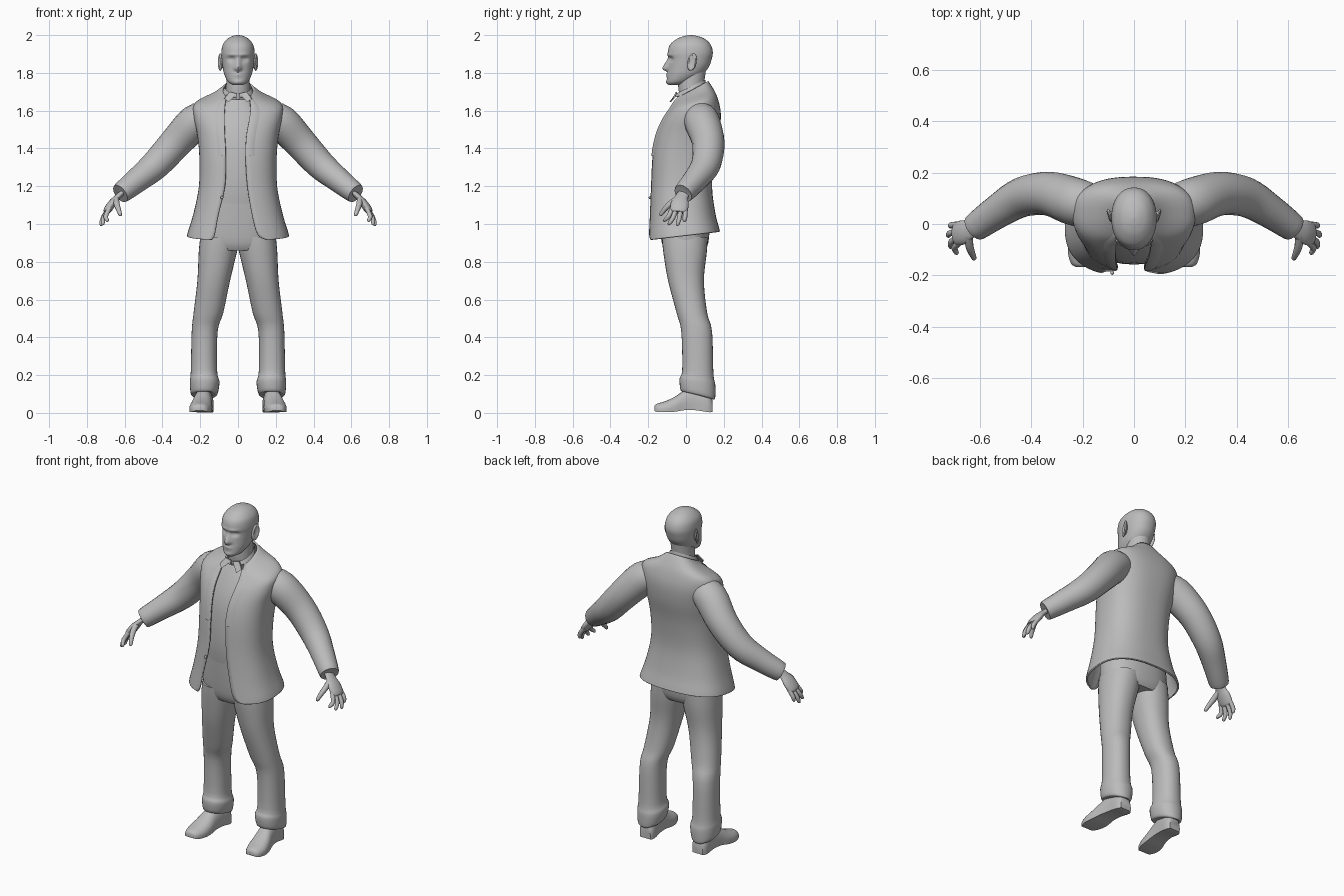
import bpy, bmesh, math
from mathutils import Vector

if "Cube" in bpy.data.objects:
    bpy.data.objects.remove(bpy.data.objects["Cube"])

mat = bpy.data.materials.new("light grey")
mat.diffuse_color = (0.5, 0.5, 0.5, 1)
mat.use_nodes = True
mat.node_tree.nodes["Principled BSDF"].inputs["Base Color"].default_value = mat.diffuse_color


def finish(name, bm, angle=50):
    bmesh.ops.recalc_face_normals(bm, faces=bm.faces)
    me = bpy.data.meshes.new(name)
    bm.to_mesh(me)
    bm.free()
    me.materials.append(mat)
    ob = bpy.data.objects.new(name, me)
    bpy.context.collection.objects.link(ob)
    bpy.ops.object.select_all(action='DESELECT')
    ob.select_set(True)
    bpy.context.view_layer.objects.active = ob
    bpy.ops.object.shade_smooth_by_angle(angle=math.radians(angle))
    return ob


def loft(name, rings, closed=True, caps=(True, True), angle=50):
    bm = bmesh.new()
    vs = [[bm.verts.new(p) for p in r] for r in rings]
    n = len(vs[0])
    for a, b in zip(vs, vs[1:]):
        for i in range(n if closed else n - 1):
            j = (i + 1) % n
            bm.faces.new((a[i], a[j], b[j], b[i]))
    if caps[0]:
        bm.faces.new(vs[0])
    if caps[1]:
        bm.faces.new(vs[-1])
    return finish(name, bm, angle)


def refine(rows, n):
    """Catmull-Rom interpolation of rows of numbers."""
    out = []
    for i in range(len(rows) - 1):
        p = [rows[max(0, min(len(rows) - 1, i + k))] for k in (-1, 0, 1, 2)]
        for s in range(n):
            t = s / n
            out.append([b + .5 * t * (c - a + t * (2*a - 5*b + 4*c - d + t * (3*(b - c) + d - a)))
                        for a, b, c, d in zip(*p)])
    return out + [list(rows[-1])]


def power(v, e):
    return math.copysign(abs(v) ** e, v)


def slice_ring(cx, w, yf, yb, zf, zb, e=.85, seg=32, a0=0, a1=0):
    """Rounded horizontal slice; a=0 is the front, z tilts from front to back."""
    pts = []
    for i in range(seg):
        a = 2 * math.pi * i / seg if not a0 else a0 + (2 * math.pi - a0 - a1) * i / (seg - 1)
        t = .5 - .5 * power(math.cos(a), e)
        pts.append((cx + w * power(math.sin(a), e), yf + (yb - yf) * t, zf + (zb - zf) * t))
    return pts


def tube(name, path, seg=20, n=4, flat=1.0, caps=(True, True)):
    """Tube through (x, y, z, radius); flat squeezes the side facing x."""
    rows = refine(path, n)
    rings = []
    for i, r in enumerate(rows):
        d = (Vector(rows[min(i + 1, len(rows) - 1)][:3]) - Vector(rows[max(i - 1, 0)][:3])).normalized()
        v = (Vector((0, 1, 0)) - d * d.y).normalized()
        u = v.cross(d)
        rings.append([Vector(r[:3]) + r[3] * (math.cos(a) * v + flat * math.sin(a) * u)
                      for a in (2 * math.pi * k / seg for k in range(seg))])
    return loft(name, rings, caps=caps)


def bump(x, y, sx, sy):
    return math.exp(-(x / sx) ** 2 - (y / sy) ** 2)


# Head: z, half width, front y, back y
head = [(1.735, .026, -.09, -.03), (1.752, .052, -.10, .02), (1.79, .072, -.098, .085),
        (1.83, .081, -.094, .12), (1.87, .086, -.092, .135), (1.91, .088, -.096, .142),
        (1.95, .080, -.084, .13), (1.98, .056, -.048, .10), (1.995, .028, -.01, .06), (2.0, .005, .02, .03)]
rings = []
for z, w, yf, yb in refine(head, 6):
    ring = []
    for x, y, _ in slice_ring(0, w, yf, yb, z, z, .92, 72):
        if y < 0:
            ax = abs(x)
            nose = max(0, min((1.885 - z) / .055, (z - 1.803) / .016, 1))
            y -= .03 * nose * math.exp(-(x / (.009 + .008 * nose)) ** 2)
            y += .016 * bump(ax - .034, z - 1.873, .018, .013)      # eye sockets
            y -= .006 * bump(ax - .034, z - 1.872, .009, .006)      # eyes
            y -= .007 * bump(ax - .028, z - 1.895, .03, .008)       # brow
            y -= .009 * bump(x, z - 1.788, .024, .011)              # lips
            y += .008 * bump(x, z - 1.786, .022, .003)              # mouth line
            y -= .006 * bump(x, z - 1.75, .022, .012)               # chin
        ring.append((x, y, z))
    rings.append(ring)
loft("head", rings, angle=70)

loft("neck", [slice_ring(0, w, f, b, z, z, 1) for z, w, f, b in
              ((1.62, .07, -.03, .09), (1.7, .063, -.038, .092), (1.76, .062, -.045, .098), (1.81, .064, -.03, .105))])

# Ears
for s in (-1, 1):
    bm = bmesh.new()
    bmesh.ops.create_uvsphere(bm, u_segments=16, v_segments=10, radius=1)
    for v in bm.verts:
        rim = math.hypot(v.co.y, v.co.z)
        x = v.co.x * .010 + (.006 if rim > .6 else -.002)
        v.co = (s * (.088 + x + .008 * v.co.y), .032 + .024 * v.co.y + .008 * v.co.z, 1.857 + .046 * v.co.z)
    finish("ear", bm)

# Shirt with its folded collar
shirt = [(1.05, .18, -.14, .1), (1.2, .17, -.158, .1), (1.38, .17, -.15, .12), (1.5, .17, -.125, .13),
         (1.6, .13, -.08, .12), (1.66, .075, -.045, .1)]
loft("shirt", [slice_ring(0, w, f, b, z, z) for z, w, f, b in refine(shirt, 3)])
loft("shirt_collar", [slice_ring(0, w, f, b, zf, zb, 1, 32, .12, .12) for w, f, b, zf, zb in
     ((.066, -.04, .098, 1.65, 1.72), (.070, -.052, .102, 1.69, 1.765), (.080, -.062, .108, 1.668, 1.735))],
     closed=False, caps=(False, False))
for s in (-1, 1):
    bm = bmesh.new()
    pts = [(.004, -.056, 1.69), (.045, -.055, 1.70), (.072, -.07, 1.665), (.05, -.088, 1.645)]
    rows = [[bm.verts.new((s * x, y + d, z)) for x, y, z in pts] for d in (0, .008)]
    bm.faces.new(rows[0])
    bm.faces.new(rows[1])
    for i in range(4):
        j = (i + 1) % 4
        bm.faces.new((rows[0][i], rows[0][j], rows[1][j], rows[1][i]))
    finish("collar_point", bm, 30)

# Jacket: front z, back z, half width, front y, back y, right and left edge of the opening
jacket = [(.915, .96, .27, -.205, .18, .15, .14), (.945, .98, .264, -.203, .175, .105, .125),
          (1.05, 1.06, .236, -.195, .155, .075, .105), (1.2, 1.2, .207, -.187, .138, .05, .07),
          (1.36, 1.36, .205, -.178, .152, .04, .065), (1.47, 1.49, .217, -.157, .178, .045, .07),
          (1.555, 1.59, .236, -.122, .184, .06, .072), (1.61, 1.665, .228, -.085, .168, .066, .07),
          (1.65, 1.715, .135, -.062, .145, .064, .066), (1.67, 1.757, .080, -.045, .118, .06, .06)]
rings = []
for zf, zb, w, yf, yb, xr, xl in refine(jacket, 4):
    a0, a1 = (math.asin(min(1, x / w) ** (1 / .8)) for x in (xr, xl))
    rings.append(slice_ring(0, w, yf, yb, zf, zb, .8, 56, a0, a1))
coat = loft("jacket", rings, closed=False, caps=(False, False))
mod = coat.modifiers.new("cloth thickness", 'SOLIDIFY')
mod.thickness = .01

# Jacket lapels, folded strips along the opening
for side in (0, -1):
    strip = []
    for r in rings[16:]:
        o = Vector(r[side])
        q = Vector(r[2 if side == 0 else -3])
        strip.append([o + Vector((0, -.003, 0)), o.lerp(q, .5) + Vector((0, -.010, 0)), q + Vector((0, -.001, 0))])
    loft("lapel", strip, closed=False, caps=(False, False))

# Jacket button
bm = bmesh.new()
bmesh.ops.create_uvsphere(bm, u_segments=10, v_segments=6, radius=.008)
bmesh.ops.translate(bm, verts=bm.verts, vec=(-.085, -.19, 1.14))
finish("button", bm)

# Hips: z, half width, front y, back y
hips = [(.86, .17, -.11, .1), (.9, .2, -.128, .118), (1.0, .2, -.14, .125), (1.13, .18, -.15, .11)]
loft("trouser_hips", [slice_ring(0, w, f, b, z, z) for z, w, f, b in refine(hips, 3)])

# Leg: front z, back z, inner x, outer x, front y, back y
leg = [(.115, .07, .125, .235, -.01, .15), (.12, .085, .108, .25, -.028, .155), (.18, .15, .098, .255, -.034, .155),
       (.23, .21, .11, .25, -.02, .145), (.43, .43, .108, .245, -.025, .138), (.53, .53, .078, .235, -.05, .112),
       (.7, .7, .042, .215, -.095, .095), (.85, .85, .006, .208, -.12, .11), (.93, .93, -.01, .2, -.128, .115)]
# Shoe: y, half width, top z, bottom z, x centre
shoe = [(-.168, .022, .035, .012, .203), (-.155, .042, .048, .006, .203), (-.11, .058, .062, .004, .2),
        (-.06, .058, .085, .006, .194), (-.01, .05, .118, .014, .187), (.05, .046, .14, .014, .18),
        (.115, .047, .12, .004, .176), (.14, .035, .07, .004, .175)]
# Fingers: knuckle y, tip
fingers = [(-.072, (.692, -.112, 1.012)), (-.05, (.715, -.088, .995)),
           (-.026, (.724, -.045, .99)), (-.002, (.715, -.008, 1.01))]
for s in (-1, 1):
    loft("trouser_leg", [slice_ring(s * (a + b) / 2, (b - a) / 2, f, k, zf, zb, .9)
                         for zf, zb, a, b, f, k in refine(leg, 4)])
    rings = []
    for y, w, top, bot, cx in refine(shoe, 3):
        rings.append([(s * (cx + w * power(math.cos(a), .8)), y,
                       bot + (top - bot) * (max(0, math.sin(a)) * .7 + .3 if math.sin(a) > -.01 else 0))
                      for a in (2 * math.pi * k / 24 for k in range(24))])
    loft("shoe", rings, angle=40)

    # Sleeve, cuff and hand
    tube("sleeve", [(s * x, y, z, r) for x, y, z, r in
         ((.15, .07, 1.565, .08), (.225, .085, 1.54, .094), (.33, .118, 1.43, .086), (.435, .105, 1.315, .078),
          (.53, .05, 1.235, .066), (.618, -.012, 1.165, .055), (.612, -.008, 1.17, .046))])
    tube("palm", [(s * x, y, z, r) for x, y, z, r in
         ((.595, .0, 1.18, .03), (.635, -.022, 1.145, .034), (.665, -.032, 1.11, .047),
          (.69, -.038, 1.075, .046), (.697, -.04, 1.062, .036))], flat=.45)
    for y, tip in fingers:
        x, ty, z = tip
        tube("finger", [(s * .68, y, 1.085, .012), (s * (x * .5 + .354), (y + ty) / 2, z * .5 + .535, .0125),
                        (s * x, ty, z + .008, .0095), (s * x, ty, z, .004)], seg=10, n=3)
    tube("thumb", [(s * .645, -.045, 1.135, .016), (s * .642, -.085, 1.105, .016), (s * .632, -.115, 1.075, .013),
                   (s * .624, -.133, 1.05, .01), (s * .623, -.137, 1.043, .004)], seg=10, n=3)
